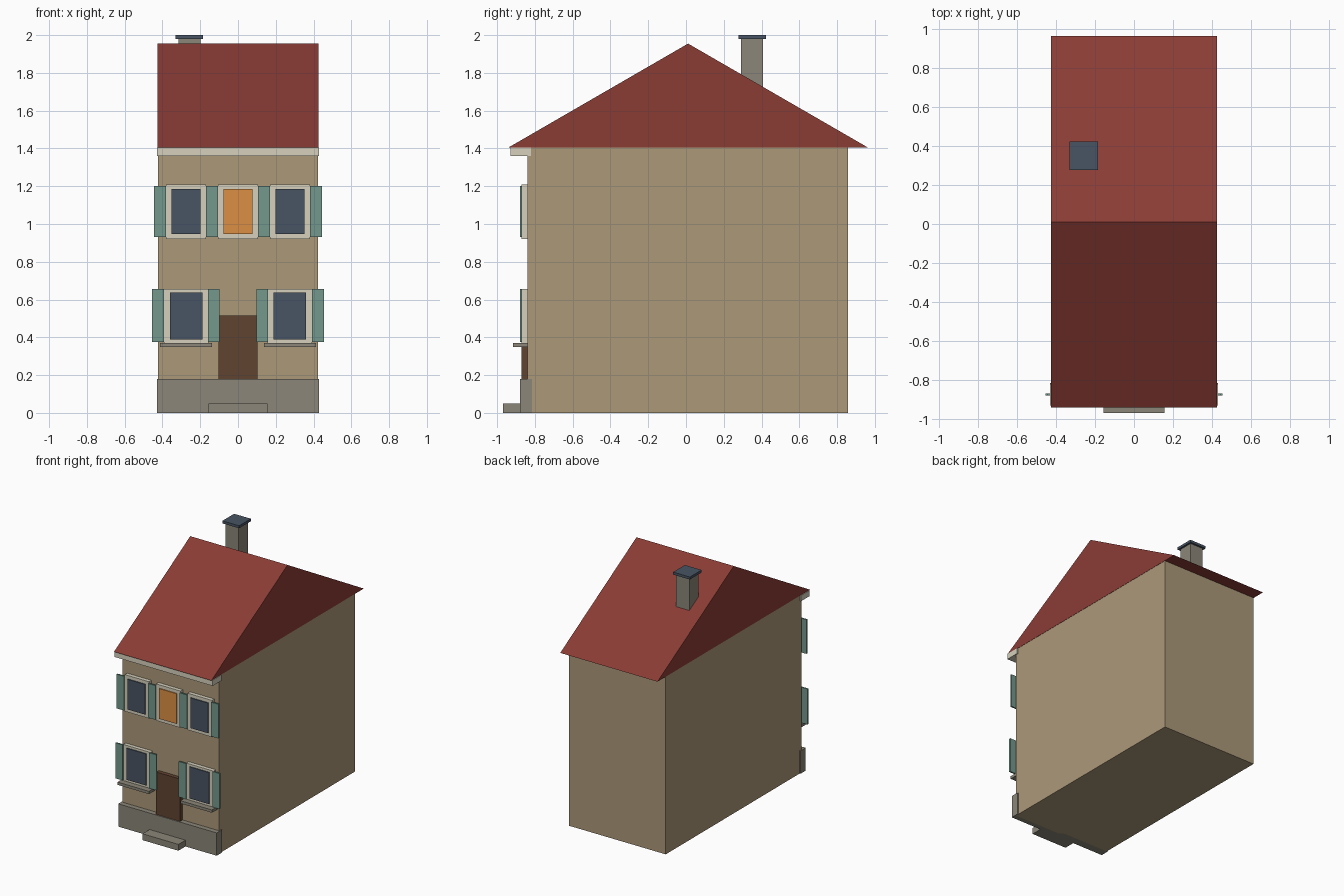
import bpy

if "Cube" in bpy.data.objects:
    bpy.data.objects.remove(bpy.data.objects["Cube"])


def material(name, r, g, b):
    """Flat colour from sRGB 0-255 values, converted to linear."""
    m = bpy.data.materials.new(name)
    lin = [c / 12.92 if c <= 0.04045 else ((c + 0.055) / 1.055) ** 2.4
           for c in (r / 255, g / 255, b / 255)]
    m.diffuse_color = (*lin, 1)
    m.use_nodes = True
    m.node_tree.nodes["Principled BSDF"].inputs["Base Color"].default_value = m.diffuse_color
    return m


WALL = material("tan wall", 171, 153, 121)
ROOF = material("red roof", 139, 60, 53)
TRIM = material("cream trim", 214, 208, 188)
STONE = material("grey stone", 139, 134, 120)
GLASS = material("slate blue", 72, 84, 99)
LIT = material("orange light", 220, 143, 68)
SHUTTER = material("green shutter", 115, 152, 139)
DOOR = material("brown door", 97, 68, 48)


def mesh_object(name, verts, faces, mat):
    me = bpy.data.meshes.new(name)
    me.from_pydata(verts, [], faces)
    me.materials.append(mat)
    ob = bpy.data.objects.new(name, me)
    bpy.context.collection.objects.link(ob)
    return ob


def box(name, x, y, z, mat):
    """Box from (min, max) ranges on each axis."""
    verts = [(a, b, c) for a in x for b in y for c in z]
    faces = [(0, 1, 3, 2), (4, 6, 7, 5), (0, 4, 5, 1),
             (2, 3, 7, 6), (0, 2, 6, 4), (1, 5, 7, 3)]
    return mesh_object(name, verts, faces, mat)


def centred(c, half):
    return (c - half, c + half)


FRONT = -0.84   # front wall plane
HALF = 0.423    # half the house width

# Body
box("walls", (-HALF, HALF), (FRONT, 0.857), (0, 1.405), WALL)

# Gable roof: triangular profile extruded across the width
profile = [(-0.94, 1.405), (0.963, 1.405), (0.011, 1.955)]
mesh_object("roof", [(x, y, z) for x in (-0.425, 0.425) for y, z in profile],
            [(0, 2, 1), (3, 4, 5), (0, 1, 4, 3), (1, 2, 5, 4), (2, 0, 3, 5)], ROOF)

# Chimney
box("chimney", centred(-0.257, 0.058), centred(0.35, 0.058), (1.6, 1.98), STONE)
box("chimney_cap", centred(-0.257, 0.073), centred(0.35, 0.073), (1.98, 2.0), GLASS)

# Cornice, plinth, step and door
box("cornice", (-0.43, 0.43), (-0.93, -0.82), (1.36, 1.405), TRIM)
box("plinth", (-0.43, 0.43), (-0.88, -0.815), (0, 0.18), STONE)
box("door_step", (-0.157, 0.157), (-0.968, -0.88), (0, 0.05), STONE)
box("door", (-0.104, 0.104), (-0.872, FRONT), (0.18, 0.515), DOOR)


def window(name, x, half, z0, z1, rim_x, rim_z, pane):
    box(name + "_frame", centred(x, half), (-0.87, FRONT), (z0, z1), TRIM)
    box(name + "_pane", centred(x, half - rim_x), (-0.878, -0.87),
        (z0 + rim_z, z1 - rim_z), pane)


def shutter(name, x, z0, z1):
    box(name, centred(x, 0.031), (-0.88, -0.868), (z0, z1), SHUTTER)


# Upper floor: three windows, the middle one lit
for i, (x, pane) in enumerate(((-0.275, GLASS), (0, LIT), (0.275, GLASS))):
    window(f"upper_window_{i}", x, 0.106, 0.92, 1.21, 0.03, 0.026, pane)
for i, x in enumerate((-0.413, -0.138, 0.138, 0.413)):
    shutter(f"upper_shutter_{i}", x, 0.93, 1.2)

# Ground floor: two wider windows with sills
for side, s in (("left", -1), ("right", 1)):
    window(f"lower_window_{side}", s * 0.275, 0.118, 0.37, 0.655, 0.032, 0.018, GLASS)
    box(f"sill_{side}", centred(s * 0.275, 0.137), (-0.915, FRONT), (0.348, 0.37), STONE)
    shutter(f"lower_shutter_outer_{side}", s * 0.424, 0.375, 0.655)
    shutter(f"lower_shutter_inner_{side}", s * 0.129, 0.375, 0.655)
